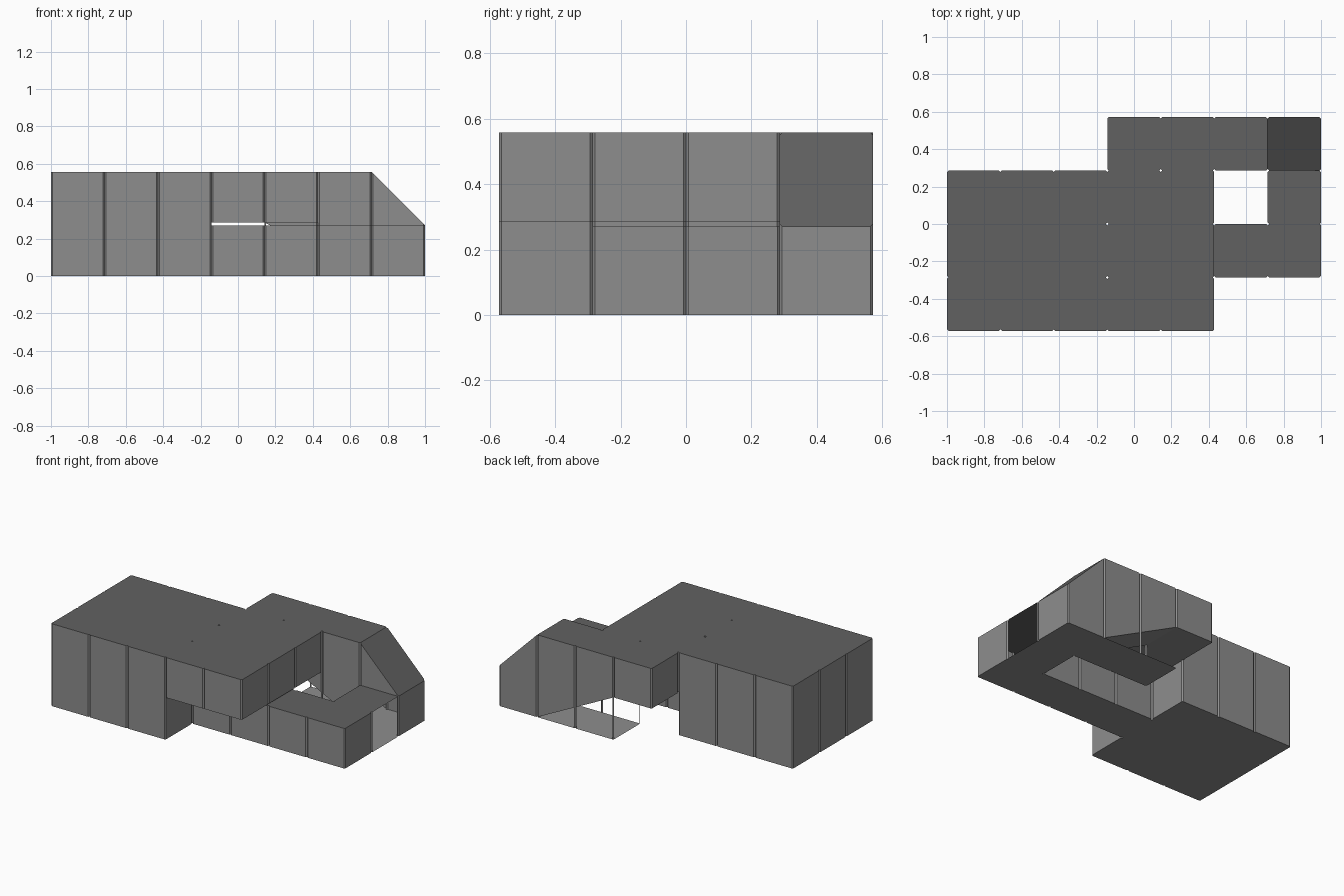
import bpy
import bmesh

if "Cube" in bpy.data.objects:
    bpy.data.objects.remove(bpy.data.objects["Cube"])

S = 2 / 7            # module size
C = 0.008            # corner notch at each post
LOW, MID, TOP = 0.271, 0.286, 0.557


def gx(i):
    return -1 + i * S


def gy(j):
    return (j - 2) * S


def mat(name, v):
    m = bpy.data.materials.new(name)
    m.diffuse_color = (v, v, v, 1)
    m.use_nodes = True
    m.node_tree.nodes["Principled BSDF"].inputs["Base Color"].default_value = m.diffuse_color
    return m


WALL = mat("wall_grey", 0.27)
ROOF = mat("roof_dark_grey", 0.12)


def const(v):
    return lambda x: v


def ramp(x):         # stair underside falls over two modules
    return max(0.0, MID * (1 - (x - gx(4)) / (2 * S)))


def slope(x):        # end roof falls over one module
    return TOP + (LOW - TOP) * (x - gx(6)) / S


def build(name, cells, lo, hi, joined=(), skip=(), holes=(),
          walls=True, roof=True, floor=True):
    """Shell made of square modules with notched corners at outer nodes."""
    cells = set(cells)
    union = cells | set(joined)
    bm = bmesh.new()

    def face(pts, m):
        f = bm.faces.new([bm.verts.new(p) for p in pts])
        f.material_index = m

    # side, corner offset, edge direction, outward neighbour
    sides = [("S", (0, 0), (1, 0), (0, -1)), ("E", (1, 0), (0, 1), (1, 0)),
             ("N", (1, 1), (-1, 0), (0, 1)), ("W", (0, 1), (0, -1), (-1, 0))]
    for i, j in sorted(cells):
        loop = []
        for k, (tag, off, d, nb) in enumerate(sides):
            a, b = i + off[0], j + off[1]
            full = all((a + p, b + q) in union for p in (-1, 0) for q in (-1, 0))
            x, y = gx(a), gy(b)
            if full and (a, b) not in holes:
                loop.append((x, y, tag, nb))
            else:
                pd = sides[k - 1][2]
                loop.append((x - C * pd[0], y - C * pd[1], "notch", None))
                loop.append((x + C * d[0], y + C * d[1], tag, nb))
        if roof:
            face([(p[0], p[1], hi(p[0])) for p in loop], 1)
        if floor:
            face([(p[0], p[1], lo(p[0])) for p in reversed(loop)], 0)
        for k, p in enumerate(loop):
            q = loop[(k + 1) % len(loop)]
            tag, nb = p[2], p[3]
            if tag != "notch":
                if not walls or (i + nb[0], j + nb[1]) in union or (i, j, tag) in skip:
                    continue
            face([(p[0], p[1], lo(p[0])), (q[0], q[1], lo(q[0])),
                  (q[0], q[1], hi(q[0])), (p[0], p[1], hi(p[0]))], 0)
    bmesh.ops.remove_doubles(bm, verts=bm.verts, dist=0.0005)
    me = bpy.data.meshes.new(name)
    bm.to_mesh(me)
    bm.free()
    me.materials.append(WALL)
    me.materials.append(ROOF)
    ob = bpy.data.objects.new(name, me)
    bpy.context.collection.objects.link(ob)


hall = [(i, j) for i in range(3) for j in range(3)]
ground = [(i, 1) for i in range(3, 7)] + [(6, 2), (6, 3)]
upper = [(i, j) for i in (3, 4) for j in range(3)] + [(3, 3)]
stair = [(4, 3), (5, 3)]
end = [(6, 3)]

# two-storey hall
build("tall_hall", hall, const(0), const(TOP))
# low wing around the courtyard, with an open doorway on its right side
build("ground_wing", ground, const(0), const(LOW),
      joined=[(2, 1)] + stair, skip=[(6, 2, "E")])
# open floor and posts under the stair
build("porch_floor", stair, const(0), ramp, joined=end, walls=False, roof=False)
# upper storey overhanging the ground wing
build("upper_wing", upper, const(MID), const(TOP), joined=hall + stair,
      holes=[(3, 1), (3, 2), (4, 3)])
# passage with sloping floor
build("stair_passage", stair, ramp, const(TOP), joined=end + [(3, 3)])
# sloping roof over the end module
build("sloped_end", end, const(LOW), slope, joined=stair, floor=False)
